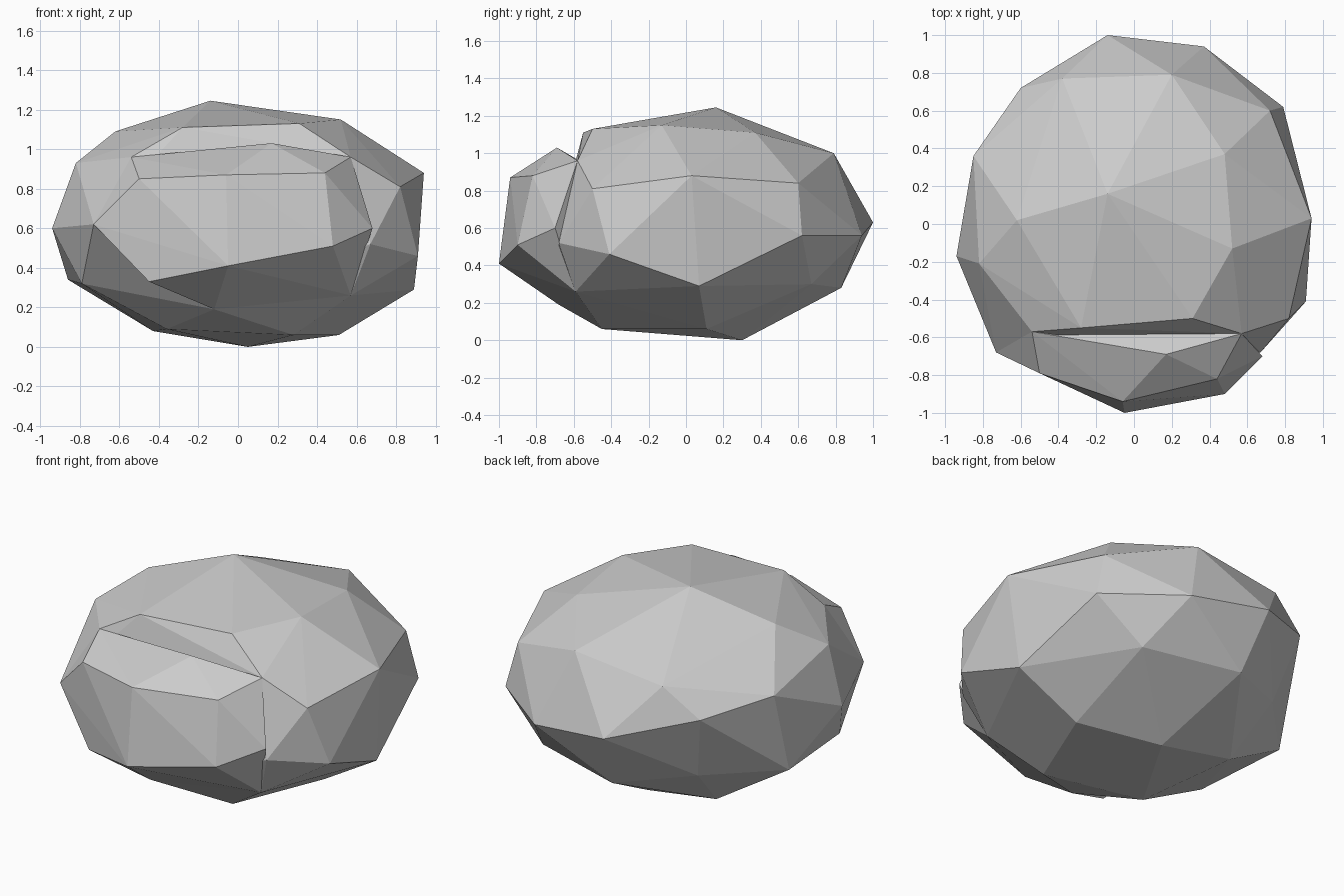
import bpy
import bmesh
from mathutils import Vector

# Remove only the default object
default_object = bpy.data.objects.get("Cube")
if default_object:
    bpy.data.objects.remove(default_object, do_unlink=True)


def make_material(name, value):
    """Create a matte grey material of one flat colour."""
    material = bpy.data.materials.new(name)
    material.use_nodes = True
    colour = (value, value, value, 1)
    material.diffuse_color = colour
    shader = next(node for node in material.node_tree.nodes if node.type == "BSDF_PRINCIPLED")
    shader.inputs["Base Color"].default_value = colour
    shader.inputs["Roughness"].default_value = .9
    return material


def make_boulder(name, corners, material):
    """Wrap a flat-faceted convex stone around its corner points."""
    mesh = bpy.data.meshes.new(name)
    stone = bmesh.new()
    for corner in corners:
        stone.verts.new(Vector(corner))
    result = bmesh.ops.convex_hull(stone, input=stone.verts[:], use_existing_faces=False)
    inner = {item for item in result["geom_interior"] + result["geom_unused"]
             if isinstance(item, bmesh.types.BMVert)}
    bmesh.ops.delete(stone, geom=list(inner), context="VERTS")
    bmesh.ops.recalc_face_normals(stone, faces=stone.faces[:])
    for face in stone.faces:
        face.smooth = False
    stone.to_mesh(mesh)
    stone.free()
    mesh.materials.append(material)
    boulder = bpy.data.objects.new(name, mesh)
    bpy.context.collection.objects.link(boulder)
    return boulder


# Crown of the rock
crown = [
    (-.14, .16, 1.245), (-.62, .02, 1.09), (-.28, -.55, 1.11), (.31, -.5, 1.13),
    (.52, -.13, 1.15), (.48, .37, 1.11), (.2, .79, 1), (-.38, .77, .93),
]

# Flanks, from the +x side round the back to the -x side
right_flank = [
    (.67, .01, 1.03), (.94, .03, .88), (.82, -.5, .81), (.72, .6, .84),
    (.91, -.41, .46), (.89, .07, .29), (.79, .62, .56), (.67, -.68, .52),
]
back_flank = [
    (-.14, 1, .63), (.37, .94, .56), (-.6, .72, .76), (.5, .67, .3),
    (-.08, .83, .28), (-.5, .6, .35),
]
left_flank = [
    (-.85, .36, .84), (-.82, -.21, .93), (-.94, -.17, .6),
    (-.86, .23, .34), (-.79, -.36, .32),
]

# Underside
underside = [
    (.05, .3, 0), (-.43, .32, .08), (.28, -.45, .06),
    (.51, .11, .06), (-.36, -.35, .09),
]

# Corners shared along the crack between body and front slab
seam = [
    (.57, -.58, .96), (.57, -.59, .26), (-.54, -.57, .96),
    (-.73, -.68, .62), (-.12, -.68, .19),
]

# Overhanging front slab, with its hidden root inside the body
front_slab = [
    (-.05, -1, .41), (-.06, -.94, .87), (.44, -.82, .88), (.48, -.9, .51),
    (.68, -.7, .6), (-.5, -.79, .85), (-.45, -.8, .33), (.17, -.69, 1.03),
    (0, 0, .6),
]

stone_grey = make_material("stone grey", .6)
body = crown + right_flank + back_flank + left_flank + underside + seam
make_boulder("rock_body", body, stone_grey)
make_boulder("rock_front_slab", front_slab + seam, stone_grey)
